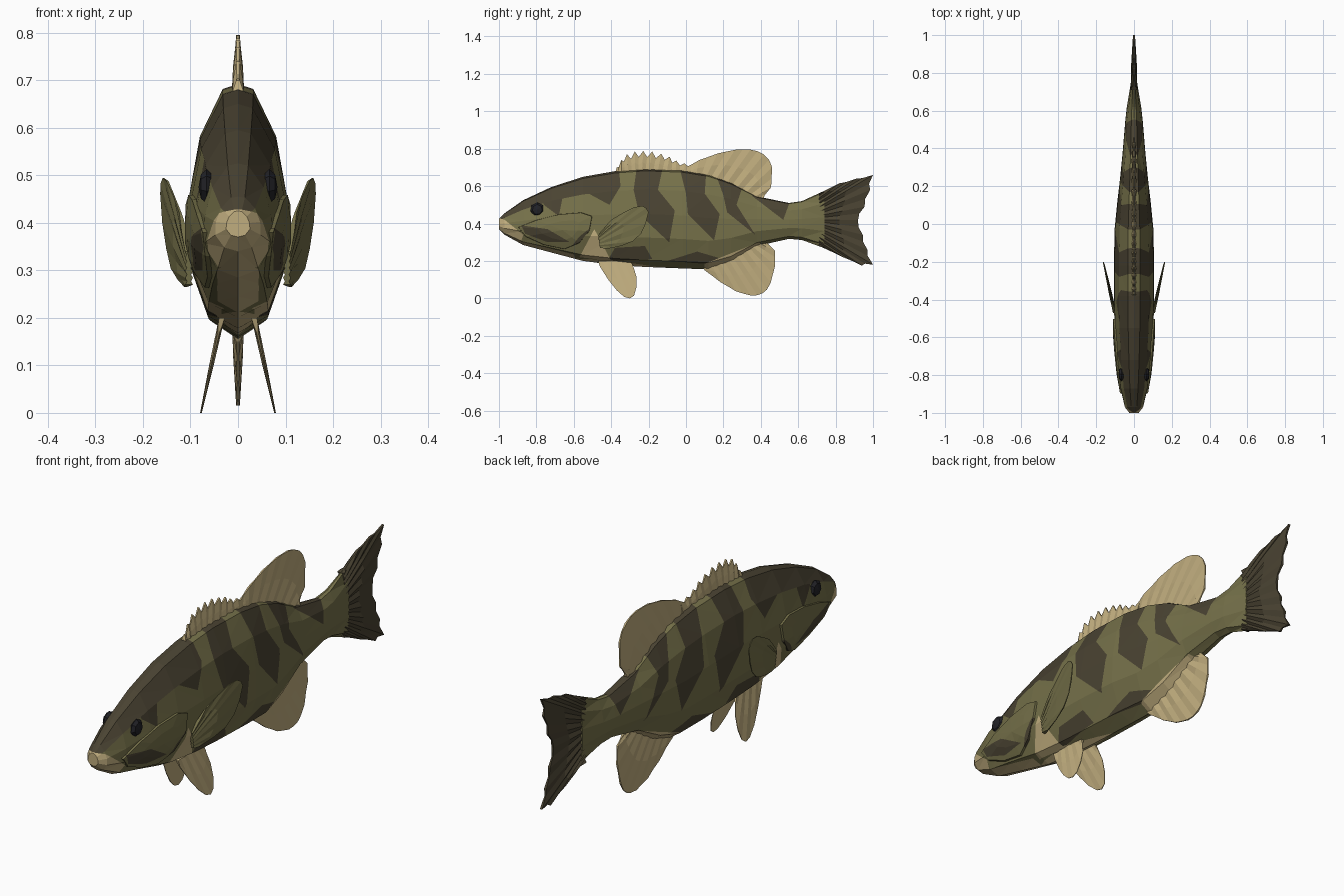
import bpy, bmesh, math
from mathutils import Vector
from mathutils.bvhtree import BVHTree

if "Cube" in bpy.data.objects:
    bpy.data.objects.remove(bpy.data.objects["Cube"])


def material(name, rgb):
    m = bpy.data.materials.new(name)
    m.diffuse_color = (*rgb, 1)
    m.use_nodes = True
    m.node_tree.nodes["Principled BSDF"].inputs["Base Color"].default_value = m.diffuse_color
    return m


OLIVE = material("olive", (0.18, 0.165, 0.068))
DARK = material("dark_brown", (0.068, 0.056, 0.032))
TAN = material("tan", (0.53, 0.42, 0.21))
BLACK = material("eye_black", (0.016, 0.016, 0.02))


def finish(name, bm, mats):
    bmesh.ops.recalc_face_normals(bm, faces=bm.faces[:])
    me = bpy.data.meshes.new(name)
    bm.to_mesh(me)
    bm.free()
    for m in mats:
        me.materials.append(m)
    ob = bpy.data.objects.new(name, me)
    bpy.context.collection.objects.link(ob)
    return ob


def inside(poly, y, z):
    """Point in convex polygon, either winding."""
    s = [(b[0] - a[0]) * (z - a[1]) - (b[1] - a[1]) * (y - a[0])
         for a, b in zip(poly, poly[1:] + poly[:1])]
    return min(s) >= 0 or max(s) <= 0


def cut(bm, poly):
    """Cut the surface along the side-on outline of a polygon."""
    lo = [min(p[i] for p in poly) for i in (0, 1)]
    hi = [max(p[i] for p in poly) for i in (0, 1)]
    for a, b in zip(poly, poly[1:] + poly[:1]):
        geom = set()
        for f in bm.faces:
            ys = [v.co.y for v in f.verts]
            zs = [v.co.z for v in f.verts]
            if max(ys) > lo[0] and min(ys) < hi[0] and max(zs) > lo[1] and min(zs) < hi[1]:
                geom.update([f, *f.edges, *f.verts])
        bmesh.ops.bisect_plane(bm, geom=list(geom), dist=1e-5, plane_co=(0, *a),
                               plane_no=(0, -(b[1] - a[1]), b[0] - a[0]))


def at(line, t):
    """Point at fraction t along a polyline, by index."""
    u = t * (len(line) - 1)
    i = min(int(u), len(line) - 2)
    return Vector(line[i]).lerp(Vector(line[i + 1]), u - i)


# Body: y, top, bottom, half width of each station
STATIONS = [(-1.0, .425, .37, .025), (-.97, .455, .34, .048), (-.87, .525, .285, .072),
            (-.72, .595, .245, .09), (-.55, .65, .2, .103), (-.38, .68, .178, .107),
            (-.22, .692, .168, .107), (-.02, .685, .16, .102), (.12, .662, .155, .088),
            (.24, .62, .195, .074), (.38, .545, .28, .06), (.55, .51, .318, .046),
            (.62, .52, .312, .038), (.74, .575, .268, .018)]
SECTION = [(0, 1), (.3, .98), (.75, .79), (.97, .54), (1, .3), (.6, .07), (0, 0)]
ring = SECTION + [(-x, z) for x, z in SECTION[-2:0:-1]]
bm = bmesh.new()
rows = [[bm.verts.new((x * w, y, b + z * (t - b))) for x, z in ring] for y, t, b, w in STATIONS]
n = len(ring)
for r, s in zip(rows, rows[1:]):
    for i in range(n):
        j = (i + 1) % n
        bm.faces.new((r[i], r[j], s[j], s[i]))
bm.faces.new(rows[0])
bm.faces.new(rows[-1])
bmesh.ops.triangulate(bm, faces=bm.faces[:])
bmesh.ops.recalc_face_normals(bm, faces=bm.faces[:])
tree = BVHTree.FromBMesh(bm)


def surface_x(y, z):
    hit = tree.ray_cast(Vector((1, y, z)), Vector((-1, 0, 0)))[0]
    return hit.x if hit else 0.03


# Side-on outlines of the dark bars and the pale lips and belly
BARS = [[(-.78, .6), (-.66, .54), (-.68, .44), (-.76, .5)],
        [(-.57, .67), (-.36, .71), (-.35, .6), (-.41, .5), (-.52, .56)],
        [(-.26, .72), (-.12, .72), (-.15, .58), (-.28, .58)],
        [(-.28, .58), (-.15, .58), (-.06, .47), (-.09, .3), (-.25, .45)],
        [(-.04, .72), (.11, .7), (.1, .56), (0, .56)],
        [(0, .56), (.1, .56), (.18, .45), (.15, .31), (.01, .45)],
        [(.15, .69), (.31, .62), (.27, .5), (.2, .55)],
        [(.2, .55), (.27, .5), (.37, .34), (.22, .46)],
        [(.35, .55), (.56, .53), (.52, .42)],
        [(-.38, .27), (-.22, .28), (-.18, .21), (-.42, .2)],
        [(-.1, .2), (.06, .25), (.23, .2), (.1, .185)]]
PALE = [[(-1.02, .435), (-.97, .42), (-.87, .34), (-.9, .25), (-1.02, .33)],
        [(-.9, .31), (-.6, .235), (-.55, .1), (-.9, .1)],
        [(-.6, .235), (-.4, .205), (.1, .185), (.1, .1), (-.6, .1)],
        [(.1, .185), (.39, .3), (.42, .27), (.1, .1)],
        [(-.57, .22), (-.49, .37), (-.4, .2)]]
for poly in BARS + PALE:
    cut(bm, poly)
for f in bm.faces:
    c = f.calc_center_median()
    if any(inside(p, c.y, c.z) for p in PALE):
        f.material_index = 2
    elif any(inside(p, c.y, c.z) for p in BARS) or (f.normal.z > .45 and c.y < -.45):
        f.material_index = 1
finish("body", bm, [OLIVE, DARK, TAN])


def fin(name, base, rim, mat, rays, thick, jag=0.0, place=lambda y, z: 0.0):
    """Ribbed fin between a base line and a rim line, given as (y, z)."""
    bm = bmesh.new()
    sides = {1: [], -1: []}
    for k in range(rays + 1):
        a, b = at(base, k / rays), at(rim, k / rays)
        if k % 2:
            b = b.lerp(a, jag)
        for s in sides:
            col = []
            for u, h in ((0, 1), (.5, .8), (1, .3)):
                y, z = a.lerp(b, u)
                h *= thick * (.55 if k % 2 else 1)
                col.append(bm.verts.new((place(y, z) + s * h, y, z)))
            sides[s].append(col)
    for s in sides:
        for p, q in zip(sides[s], sides[s][1:]):
            for i in (0, 1):
                bm.faces.new((p[i], p[i + 1], q[i + 1], q[i]))
    for p, q in zip(sides[1], sides[-1]):      # close the two ends
        if p in (sides[1][0], sides[1][-1]):
            for i in (0, 1):
                bm.faces.new((p[i], p[i + 1], q[i + 1], q[i]))
    for i in (0, 2):                           # close base and rim
        for k in range(rays):
            bm.faces.new((sides[1][k][i], sides[1][k + 1][i],
                          sides[-1][k + 1][i], sides[-1][k][i]))
    return finish(name, bm, [mat])


# Fins on the centre line
fin("spiny_dorsal_fin", [(-.38, .66), (-.2, .675), (.04, .66)],
    [(-.37, .7), (-.33, .765), (-.26, .79), (-.18, .785), (-.1, .765), (-.04, .73), (.04, .71)],
    TAN, 20, .013, .28)
fin("soft_dorsal_fin", [(0, .66), (.14, .64), (.28, .57), (.41, .52)],
    [(0, .7), (.08, .745), (.2, .785), (.3, .8), (.39, .79), (.46, .735), (.46, .6), (.42, .55)],
    TAN, 16, .013, .02)
fin("anal_fin", [(.08, .18), (.2, .22), (.32, .28), (.42, .31)],
    [(.1, .15), (.2, .075), (.29, .025), (.38, .01), (.44, .045), (.475, .15), (.48, .25), (.44, .29)],
    TAN, 16, .013, .02)
fin("tail_fin", [(.71, .56), (.72, .42), (.71, .28)],
    [(.73, .57), (.82, .615), (.91, .64), (1, .66), (.985, .58), (.955, .49), (.92, .42),
     (.945, .34), (.97, .26), (1, .18), (.94, .175), (.84, .22), (.73, .272)],
    DARK, 24, .018, .05)

# Paired parts
for side, s in (("right", 1), ("left", -1)):
    fin(side + "_pectoral_fin", [(-.47, .34), (-.46, .27)],
        [(-.4, .42), (-.29, .485), (-.22, .497), (-.2, .46), (-.225, .36), (-.3, .29), (-.42, .265)],
        OLIVE, 10, .008, 0, lambda y, z: s * (.098 + .2 * max(0, y + .5) + .04 * (z - .35)))
    fin(side + "_pelvic_fin", [(-.47, .2), (-.38, .2), (-.29, .19)],
        [(-.46, .17), (-.4, .075), (-.34, .01), (-.3, 0), (-.27, .02), (-.26, .1), (-.28, .165)],
        TAN, 8, .006, 0, lambda y, z: s * (.078 - .22 * z))

    # Gill cover: raised plate hugging the cheek, with dark patches
    rim = [(-.9, .38), (-.8, .42), (-.68, .45), (-.56, .46), (-.5, .44), (-.515, .36),
           (-.57, .295), (-.65, .262), (-.76, .285), (-.86, .33)]
    bm = bmesh.new()
    centre = Vector((-.66, .365))
    loops = []
    for u, lift in ((1, -.01), (.98, .009), (.55, .012)):
        loop = []
        for p in rim:
            y, z = centre.lerp(Vector(p), u)
            loop.append(bm.verts.new((s * (surface_x(y, z) + lift), y, z)))
        loops.append(loop)
    for p, q in zip(loops, loops[1:]):
        for i in range(len(rim)):
            j = (i + 1) % len(rim)
            bm.faces.new((p[i], p[j], q[j], q[i]))
    tip = bm.verts.new((s * (surface_x(*centre) + .012), *centre))
    for i in range(len(rim)):
        bm.faces.new((loops[2][i], loops[2][(i + 1) % len(rim)], tip))
    patches = [[(-.88, .39), (-.74, .37), (-.62, .3), (-.74, .3), (-.86, .345)],
               [(-.52, .37), (-.57, .33), (-.63, .255), (-.54, .24), (-.48, .34)]]
    for p in patches:
        cut(bm, p)
    for f in bm.faces:
        c = f.calc_center_median()
        f.material_index = int(any(inside(p, c.y, c.z) for p in patches))
    finish(side + "_gill_cover", bm, [OLIVE, DARK])

    # Eye: faceted dome
    bm = bmesh.new()
    bmesh.ops.create_uvsphere(bm, u_segments=7, v_segments=4, radius=.038)
    for v in bm.verts:
        x, y, z = v.co
        v.co = (s * (surface_x(-.795, .475) + z * .45), -.795 + x, .475 + y)
    finish(side + "_eye", bm, [BLACK])
